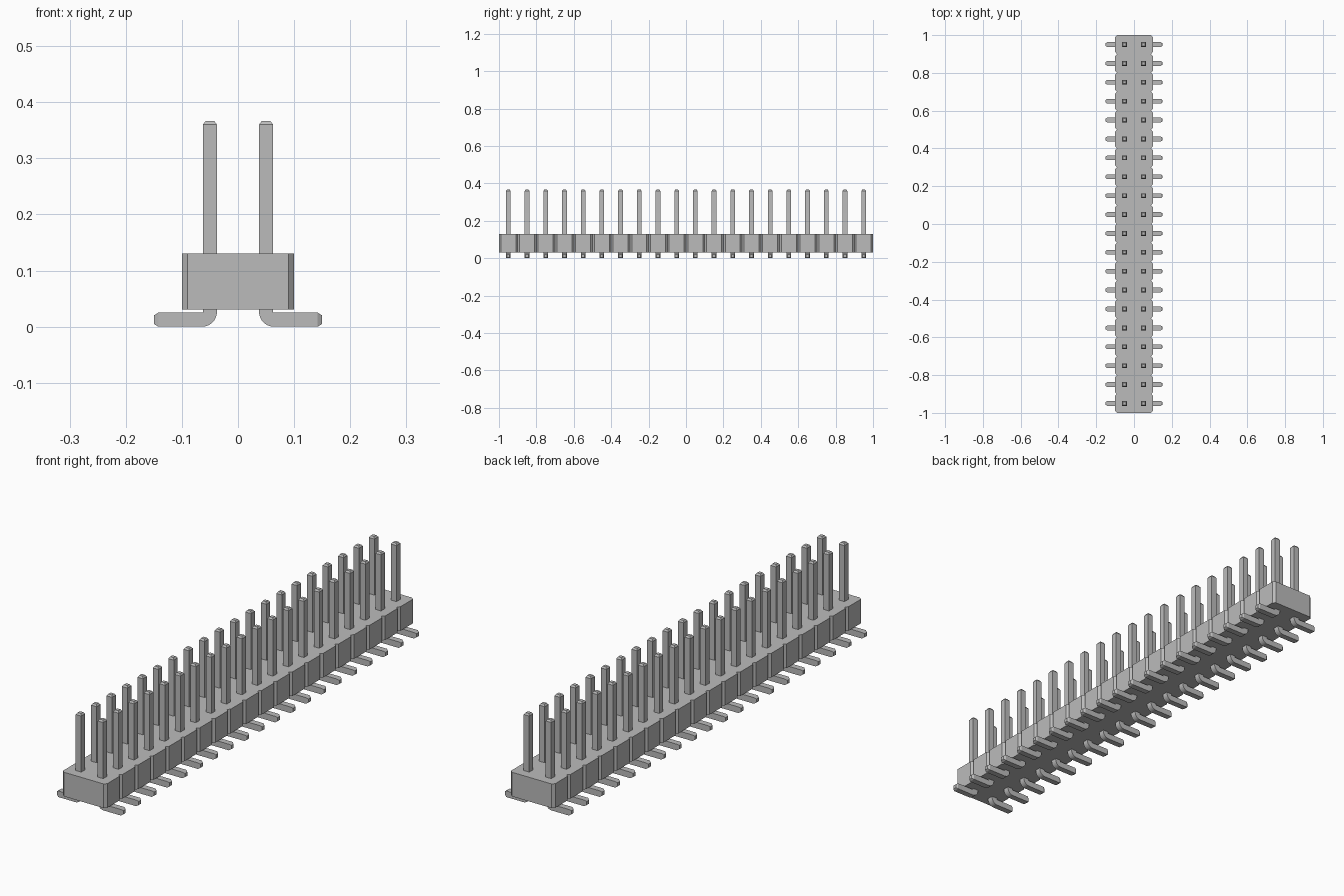
import bpy, bmesh, math
from mathutils import Vector

PINS, PITCH = 20, 0.1
HALF = PITCH * PINS / 2

cube = bpy.data.objects.get("Cube")
if cube:
    bpy.data.objects.remove(cube)

grey = bpy.data.materials.new("plain grey")
grey.use_nodes = True
grey.diffuse_color = (0.5, 0.5, 0.5, 1)
grey.node_tree.nodes["Principled BSDF"].inputs["Base Color"].default_value = (0.5, 0.5, 0.5, 1)


def make_object(name, bm):
    bmesh.ops.recalc_face_normals(bm, faces=bm.faces)
    mesh = bpy.data.meshes.new(name)
    bm.to_mesh(mesh)
    bm.free()
    mesh.materials.append(grey)
    obj = bpy.data.objects.new(name, mesh)
    bpy.context.collection.objects.link(obj)
    return obj


# Housing: outline of chamfered cells joined end to end, extruded upwards
WIDE, CUT, BOTTOM, TOP = 0.1, 0.01, 0.031, 0.13
side = []
for i in range(PINS):
    y0 = -HALF + i * PITCH
    y1 = y0 + PITCH
    side += [(WIDE - CUT, y0), (WIDE, y0 + CUT), (WIDE, y1 - CUT)]
side.append((WIDE - CUT, HALF))
outline = side + [(-x, y) for x, y in reversed(side)]
bm = bmesh.new()
base = bm.faces.new([bm.verts.new((x, y, BOTTOM)) for x, y in outline])
top = bmesh.ops.extrude_face_region(bm, geom=[base])["geom"]
bmesh.ops.translate(bm, vec=(0, 0, TOP - BOTTOM),
                    verts=[v for v in top if isinstance(v, bmesh.types.BMVert)])
make_object("housing", bm)

# Pin: square section swept from the foot tip, round the bend, up to the top tip
R, TIP = 0.0125, 0.0075
PIN_X, PIN_TOP, FOOT_END = 0.05, 0.367, 0.15
INNER = 0.0015
pivot = Vector((PIN_X + R + INNER, 0, 2 * R + INNER))
sections = [(Vector((FOOT_END, 0, R)), 0, TIP),
            (Vector((FOOT_END - 0.008, 0, R)), 0, R)]
STEPS = 8
for i in range(STEPS + 1):
    a = math.pi / 2 * i / STEPS
    out = Vector((-math.sin(a), 0, -math.cos(a)))
    sections.append((pivot + out * (R + INNER), a, R))
sections += [(Vector((PIN_X, 0, PIN_TOP - 0.007)), math.pi / 2, R),
             (Vector((PIN_X, 0, PIN_TOP)), math.pi / 2, TIP)]

bm = bmesh.new()
rings = []
for centre, a, r in sections:
    out = Vector((-math.sin(a), 0, -math.cos(a))) * r
    across = Vector((0, r, 0))
    rings.append([bm.verts.new(centre + out * s + across * t)
                  for s, t in ((1, 1), (1, -1), (-1, -1), (-1, 1))])
for lower, upper in zip(rings, rings[1:]):
    for k in range(4):
        n = (k + 1) % 4
        bm.faces.new((lower[k], lower[n], upper[n], upper[k]))
bm.faces.new(rings[0])
bm.faces.new(rings[-1])
bmesh.ops.translate(bm, vec=(0, -HALF + PITCH / 2, 0), verts=bm.verts)
pins = make_object("contact_pins", bm)

# Rounded bend, crisp edges
bpy.ops.object.select_all(action="DESELECT")
pins.select_set(True)
bpy.context.view_layer.objects.active = pins
bpy.ops.object.shade_smooth_by_angle(angle=math.radians(25))

# Both rows along the housing
mirror = pins.modifiers.new("other_row", "MIRROR")
mirror.use_axis = (True, False, False)
mirror.use_mirror_merge = False
array = pins.modifiers.new("along_housing", "ARRAY")
array.count = PINS
array.use_relative_offset = False
array.use_constant_offset = True
array.constant_offset_displace = (0, PITCH, 0)
